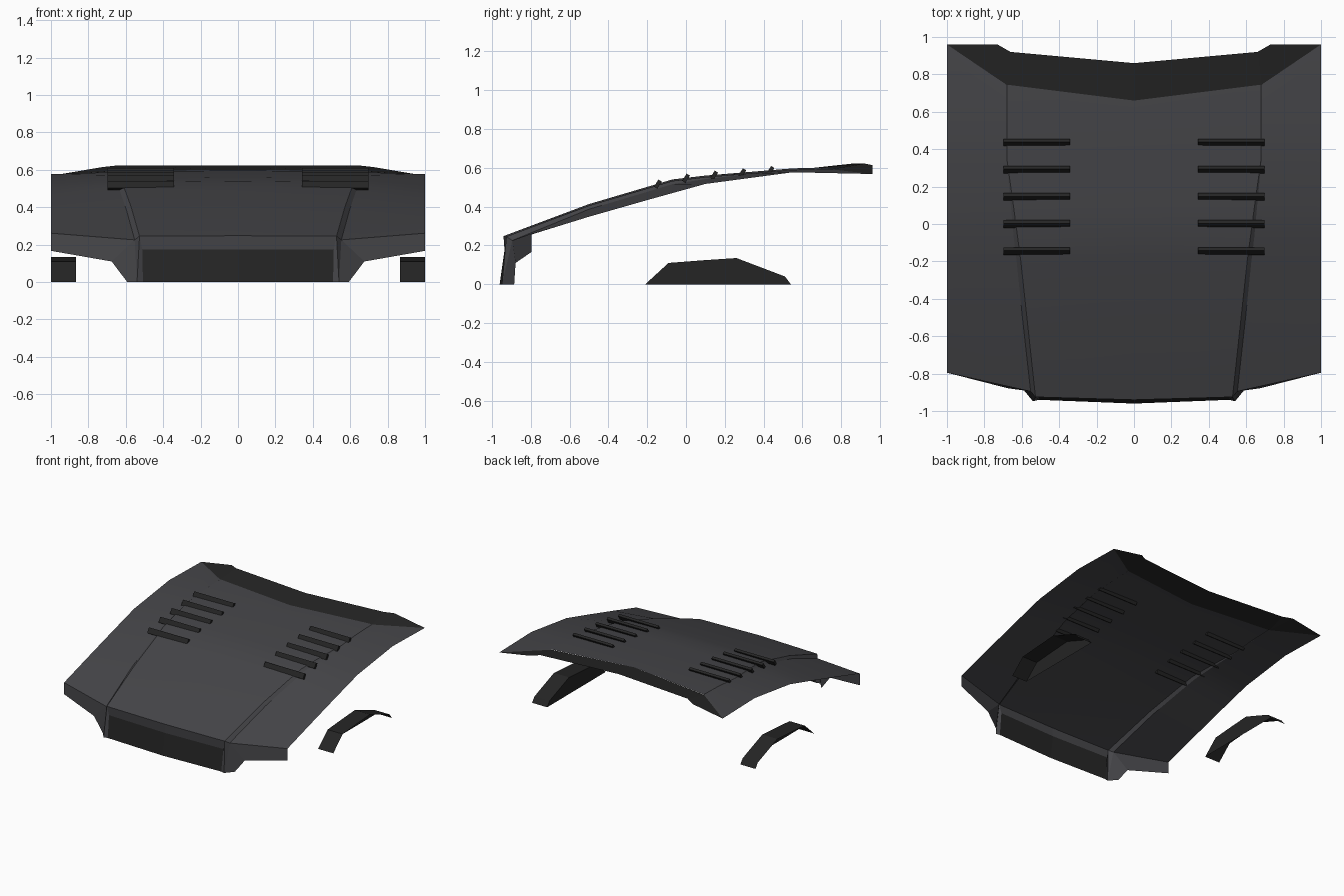
import bpy, bmesh, math
from mathutils import Matrix, Vector

if "Cube" in bpy.data.objects:
    bpy.data.objects.remove(bpy.data.objects["Cube"])


def material(name, c):
    m = bpy.data.materials.new(name)
    m.diffuse_color = (*c, 1)
    m.use_nodes = True
    m.node_tree.nodes["Principled BSDF"].inputs["Base Color"].default_value = m.diffuse_color
    return m


PAINT = material("dark_paint", (0.06, 0.06, 0.066))
TRIM = material("black_trim", (0.018, 0.018, 0.018))


def finish(name, bm, mat, out, smooth=False):
    """Weld, face the open shell towards 'out', mirror across x."""
    bmesh.ops.remove_doubles(bm, verts=bm.verts, dist=0.0005)
    bmesh.ops.recalc_face_normals(bm, faces=bm.faces)
    total = sum((f.normal * f.calc_area() for f in bm.faces), Vector())
    if total.dot(Vector(out)) < 0:
        bmesh.ops.reverse_faces(bm, faces=bm.faces)
    me = bpy.data.meshes.new(name)
    bm.to_mesh(me)
    bm.free()
    me.materials.append(mat)
    ob = bpy.data.objects.new(name, me)
    bpy.context.collection.objects.link(ob)
    mod = ob.modifiers.new("mirror", 'MIRROR')
    mod.use_clip = True
    if smooth:
        bpy.ops.object.select_all(action='DESELECT')
        ob.select_set(True)
        bpy.context.view_layer.objects.active = ob
        bpy.ops.object.shade_smooth_by_angle(angle=math.radians(20))
    return ob


def face(bm, *pts):
    return bm.faces.new([bm.verts.new(p) for p in pts])


def strip(bm, a, b):
    for i in range(len(a) - 1):
        face(bm, a[i], a[i + 1], b[i + 1], b[i])


def interp(profile, y):
    for (y0, z0), (y1, z1) in zip(profile, profile[1:]):
        if y <= y1:
            return z0 + (z1 - z0) * (y - y0) / (y1 - y0)
    return profile[-1][1]


# Lengthwise profiles (y, value)
CENTRE = [(-0.94, 0.248), (-0.5, 0.413), (-0.07, 0.54), (0.1, 0.56), (0.55, 0.597), (0.76, 0.603)]
EDGE = [(-0.8, 0.26), (-0.35, 0.392), (0.1, 0.517), (0.55, 0.577), (0.96, 0.568)]
CREASE_X = [(-0.94, 0.525), (-0.2, 0.605), (0.1, 0.645), (0.35, 0.68), (0.76, 0.68)]
STEP = [(-0.94, 1.0), (-0.1, 0.85), (0.35, 0.1), (0.76, 0.1)]

# Bonnet skin: raised centre panel, step, side panel
MID_ROWS = [-0.5, -0.2, -0.07, 0.1, 0.35, 0.55]
centre, crease, foot, edge = [], [], [], []
for y in [-0.94] + MID_ROWS + [0.66]:
    centre.append((0, y, interp(CENTRE, y)))
for y in [-0.925] + MID_ROWS + [0.745]:
    x, s = interp(CREASE_X, y), interp(STEP, y)
    z = interp(CENTRE, y) - 0.008
    crease.append((x, y, z))
    foot.append((x + 0.026 * s, y + (0.03 if y < -0.9 else 0), z - 0.02 * s))
for y in [-0.795] + MID_ROWS + [0.96]:
    edge.append((1, y, interp(EDGE, y)))
bm = bmesh.new()
for a, b in ((centre, crease), (crease, foot), (foot, edge)):
    strip(bm, a, b)
finish("bonnet", bm, PAINT, (0, 0, 1), True)

# Nose: lip above the grille, corner post, fender front
bm = bmesh.new()
grille_top = [(0, -0.935, 0.175), (0.512, -0.918, 0.175)]
strip(bm, [centre[0], crease[0]], grille_top)
post_in, post_out = (0.508, -0.94, 0), (0.54, -0.948, 0)
low_corner, low_bend = (0.592, -0.885, 0), (0.675, -0.878, 0.11)
face(bm, crease[0], grille_top[1], post_in, post_out)
face(bm, crease[0], post_out, foot[0])
face(bm, foot[0], post_out, low_corner, low_bend)
face(bm, foot[0], low_bend, (1, -0.795, 0.167), edge[0])
finish("nose_frame", bm, PAINT, (0, -1, 0))

# Dark grille panel
bm = bmesh.new()
strip(bm, grille_top, [(0, -0.96, 0), post_in])
finish("grille", bm, TRIM, (0, -1, 0))

# Cowl behind the bonnet
bm = bmesh.new()
c0, c1, c2 = centre[-1], foot[-1], edge[-1]
r0, r1, r2 = (0, 0.86, 0.622), (0.66, 0.92, 0.622), (0.73, 0.96, 0.614)
face(bm, c0, c1, r1, r0)
face(bm, c1, r2, r1)
face(bm, c1, c2, r2)
finish("cowl", bm, TRIM, (0, 0, 1))

# Louvres: tilted slats on each side
bm = bmesh.new()
for i in range(5):
    y = -0.145 + i * 0.145
    z = interp(CENTRE, y) - 0.002
    mat = (Matrix.Translation((0.52, y, z)) @ Matrix.Rotation(math.radians(58), 4, 'X')
           @ Matrix.Diagonal((0.355, 0.044, 0.02, 1)))
    bmesh.ops.create_cube(bm, size=1, matrix=mat)
finish("louvres", bm, TRIM, (0, 0, 1))

# Wheel arch flares: arched band with an inner wall
ARCH = [(-0.21, 0), (-0.09, 0.11), (0.08, 0.123), (0.26, 0.135), (0.51, 0.04), (0.54, 0)]
bm = bmesh.new()
inner = [(0.865, y, z) for y, z in ARCH]
strip(bm, [(1, y, z) for y, z in ARCH], inner)
face(bm, *inner)
finish("wheel_arch_flares", bm, TRIM, (0, 0, 1))
